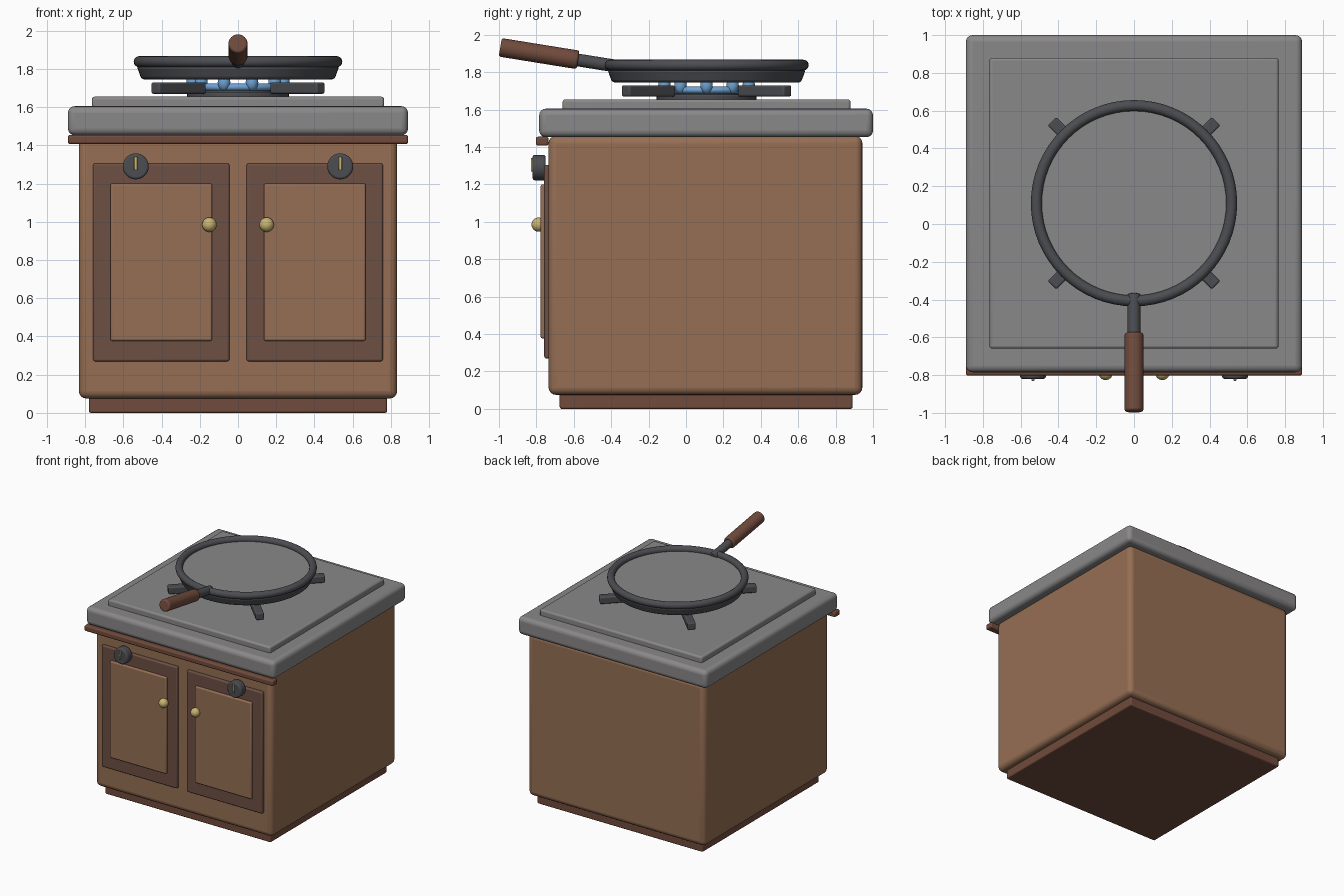
import bpy, math
from mathutils import Vector

if "Cube" in bpy.data.objects:
    bpy.data.objects.remove(bpy.data.objects["Cube"])


def material(name, r, g, b):
    lin = [((c / 255 + 0.055) / 1.055) ** 2.4 for c in (r, g, b)]
    m = bpy.data.materials.new(name)
    m.diffuse_color = (*lin, 1)
    m.use_nodes = True
    m.node_tree.nodes["Principled BSDF"].inputs["Base Color"].default_value = m.diffuse_color
    return m


WOOD = material("warm wood", 150, 111, 84)
FRAME = material("dark wood", 109, 80, 68)
TRIM = material("red brown wood", 113, 75, 60)
STONE = material("grey worktop", 138, 136, 137)
IRON = material("dark iron", 76, 77, 81)
BRASS = material("brass", 200, 180, 112)
FLAME = material("flame blue", 110, 163, 212)


def finish(name, mat, bevel=0, segments=3):
    o = bpy.context.object
    o.name = name
    o.data.materials.append(mat)
    if bevel:
        bpy.ops.object.transform_apply(location=False, rotation=False, scale=True)
        b = o.modifiers.new("bevel", 'BEVEL')
        b.width, b.segments = bevel, segments
        b.limit_method, b.angle_limit = 'ANGLE', math.radians(40)
    bpy.ops.object.shade_smooth_by_angle(angle=math.radians(40))
    return o


def box(name, mat, x, y, z, bevel=0.01, segments=3):
    """Box from (min, max) pairs."""
    bpy.ops.mesh.primitive_cube_add(size=1, location=[sum(p) / 2 for p in (x, y, z)])
    bpy.context.object.scale = [p[1] - p[0] for p in (x, y, z)]
    return finish(name, mat, bevel, segments)


def rod(name, mat, a, b, r, bevel=0.01, r2=None, sides=32):
    """Cylinder or cone from point a to point b."""
    a, b = Vector(a), Vector(b)
    bpy.ops.mesh.primitive_cone_add(vertices=sides, radius1=r, radius2=r if r2 is None else r2,
                                    depth=(b - a).length, location=(a + b) / 2)
    bpy.context.object.rotation_euler = (b - a).to_track_quat('Z', 'Y').to_euler()
    return finish(name, mat, bevel)


def ring(name, mat, z, major, minor):
    bpy.ops.mesh.primitive_torus_add(location=(0, CY, z), major_radius=major, minor_radius=minor,
                                     major_segments=64, minor_segments=16)
    return finish(name, mat)


def ball(name, mat, loc, scale):
    bpy.ops.mesh.primitive_uv_sphere_add(segments=24, ring_count=12, radius=1, location=loc)
    bpy.context.object.scale = scale
    return finish(name, mat)


CY = 0.11  # burner centre on y

# Cabinet and worktop
box("plinth", TRIM, (-0.78, 0.78), (-0.675, 0.89), (0, 0.12))
box("cabinet", WOOD, (-0.833, 0.833), (-0.735, 0.943), (0.075, 1.46), 0.04, 4)
box("worktop", STONE, (-0.89, 0.89), (-0.785, 1.0), (1.453, 1.605), 0.035, 4)
box("hob_plate", STONE, (-0.765, 0.765), (-0.66, 0.88), (1.59, 1.655), 0.015)
box("front_trim", TRIM, (-0.89, 0.89), (-0.803, -0.735), (1.407, 1.455), 0.012)

# Doors, knobs and dials on both sides
for s, side in ((-1, "left"), (1, "right")):
    box(side + "_door_frame", FRAME, sorted((s * 0.045, s * 0.758)), (-0.758, -0.72), (0.27, 1.305))
    box(side + "_door_panel", WOOD, sorted((s * 0.135, s * 0.668)), (-0.777, -0.74), (0.377, 1.2))
    ball(side + "_door_knob", BRASS, (s * 0.15, -0.788, 0.985), (0.038,) * 3)
    rod(side + "_dial", IRON, (s * 0.535, -0.75, 1.29), (s * 0.535, -0.82, 1.29), 0.068, 0.012)
    box(side + "_dial_mark", BRASS, (s * 0.535 - 0.008, s * 0.535 + 0.008), (-0.83, -0.81),
        (1.27, 1.342), 0.002, 1)

# Burner with blue flames
rod("burner_base", IRON, (0, CY, 1.64), (0, CY, 1.68), 0.267, 0.008, sides=48)
rod("burner_cap", IRON, (0, CY, 1.67), (0, CY, 1.70), 0.2, 0.008, sides=48)
ring("flame_ring", FLAME, 1.705, 0.232, 0.018)
for i in range(10):
    a = math.radians(36 * i)
    ball(f"flame_{i + 1}", FLAME, (0.237 * math.cos(a), CY + 0.237 * math.sin(a), 1.73),
         (0.033, 0.033, 0.045))

# Grate arms on the diagonals
for i in range(4):
    a = math.radians(45 + 90 * i)
    arm = box(f"grate_arm_{i + 1}", IRON, (0.265, 0.614), (-0.032, 0.032), (1.67, 1.73))
    arm.location = (0.4395 * math.cos(a), CY + 0.4395 * math.sin(a), 1.70)
    arm.rotation_euler.z = a

# Pan with rim, cooking surface and handle
rod("pan_body", IRON, (0, CY, 1.745), (0, CY, 1.815), 0.505, 0.015, 0.53, 64)
ring("pan_rim", IRON, 1.838, 0.517, 0.029)
rod("pan_surface", STONE, (0, CY, 1.80), (0, CY, 1.83), 0.505, 0, sides=64)
rod("handle_rod", IRON, (0, -0.37, 1.832), (0, -0.62, 1.872), 0.034, 0.008)
rod("handle_grip", TRIM, (0, -0.577, 1.866), (0, -0.993, 1.933), 0.05, 0.012)
